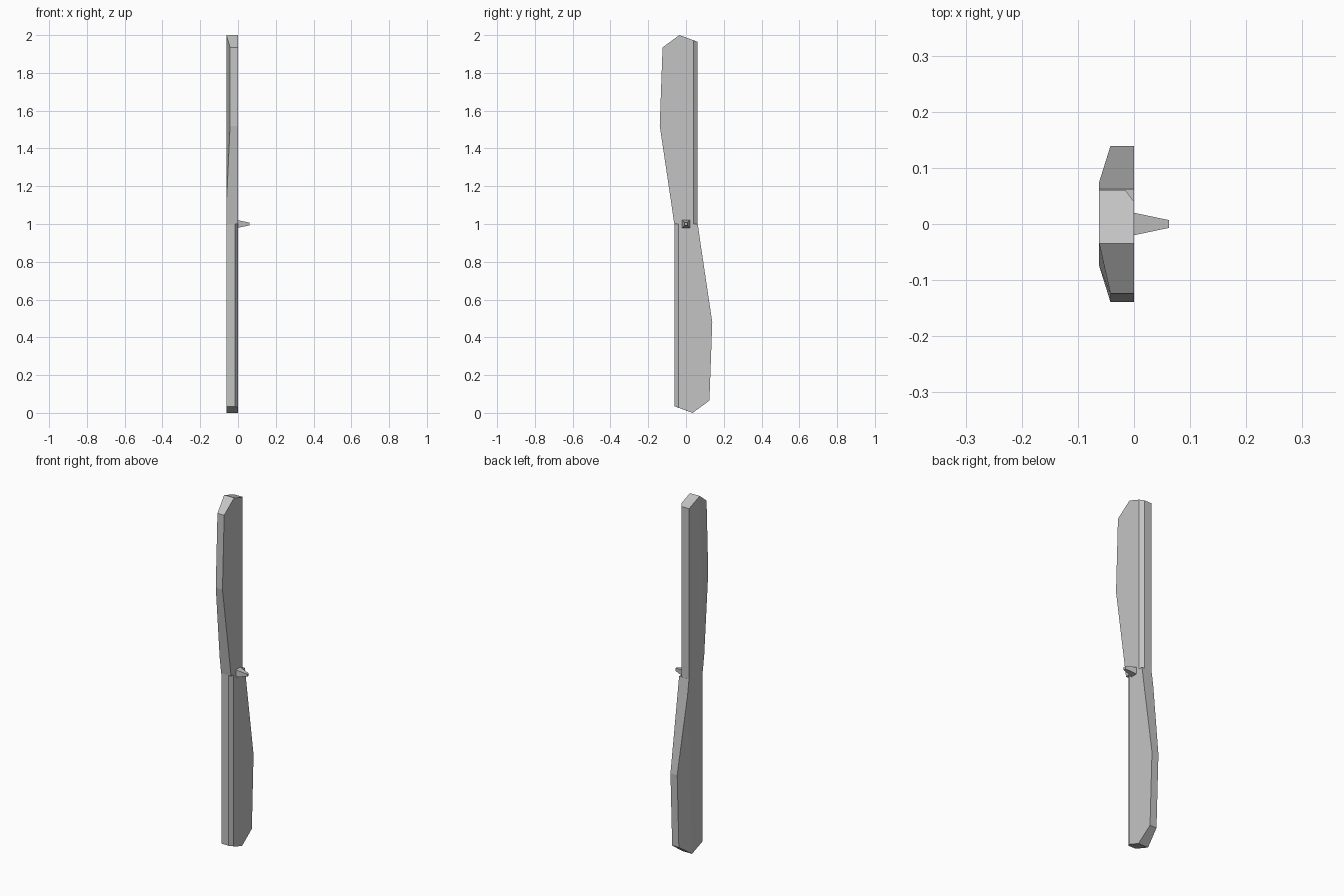
import bpy, bmesh
from mathutils import Matrix, Vector

cube = bpy.data.objects.get("Cube")
if cube:
    bpy.data.objects.remove(cube, do_unlink=True)

grey = bpy.data.materials.new("plain_grey")
grey.use_nodes = True
grey.diffuse_color = (0.55, 0.55, 0.55, 1)
grey.node_tree.nodes["Principled BSDF"].inputs["Base Color"].default_value = (0.55, 0.55, 0.55, 1)

HUB = 1.0        # height of the turning axis
BACK = -0.062    # full blade depth
THIN = -0.042    # depth at the bulging leading edge
BEVEL = -0.016   # depth of the trailing edge bevel


def finish(name, bm, turn=None):
    if turn:
        bmesh.ops.transform(bm, matrix=turn, verts=bm.verts)
    bmesh.ops.recalc_face_normals(bm, faces=bm.faces)
    mesh = bpy.data.meshes.new(name)
    bm.to_mesh(mesh)
    bm.free()
    mesh.materials.append(grey)
    obj = bpy.data.objects.new(name, mesh)
    bpy.context.collection.objects.link(obj)
    return obj


def blade(name, turn=None):
    # outline as (y, height above hub, back depth, front depth)
    outline = [(-0.062, 0, BACK, 0), (-0.075, 0.09, BACK, 0),
               (-0.139, 0.52, THIN, 0), (-0.124, 0.935, THIN, 0),
               (-0.035, 1.0, BACK, 0), (0.061, 0.965, BACK, BEVEL),
               (0.061, 0, BACK, BEVEL)]
    bm = bmesh.new()
    back = [bm.verts.new((b, y, z)) for y, z, b, f in outline]
    front = [bm.verts.new((f, y, z)) for y, z, b, f in outline]
    ridge_top = bm.verts.new((0, 0.04, 0.972))
    ridge_root = bm.verts.new((0, 0.04, 0))
    n = len(outline)
    # rim: side walls all the way round
    for i in range(n):
        j = (i + 1) % n
        corners = [back[i], back[j], front[j], front[i]]
        if i == 4:
            corners.insert(3, ridge_top)
        if i == 6:
            corners.insert(3, ridge_root)
        bm.faces.new(corners)
    # flat front, trailing bevel, flat back and tapered back
    bm.faces.new(front[:5] + [ridge_top, ridge_root])
    bm.faces.new([ridge_top, front[5], front[6], ridge_root])
    bm.faces.new([back[0], back[1], back[4], back[5], back[6]])
    bm.faces.new(back[1:5])
    place = Matrix.Translation((0, 0, HUB))
    return finish(name, bm, place @ turn if turn else place)


# two blades, the second turned half way round the hub
blade("upper_blade")
blade("lower_blade", Matrix.Rotation(3.14159265, 4, 'X'))

# square tapered spindle
bm = bmesh.new()
bmesh.ops.create_cube(bm, size=1)
for v in bm.verts:
    tip = v.co.x > 0
    half = 0.007 if tip else 0.02
    v.co = Vector((0.062 if tip else 0, 2 * half * v.co.y, HUB + 2 * half * v.co.z))
finish("spindle", bm)
